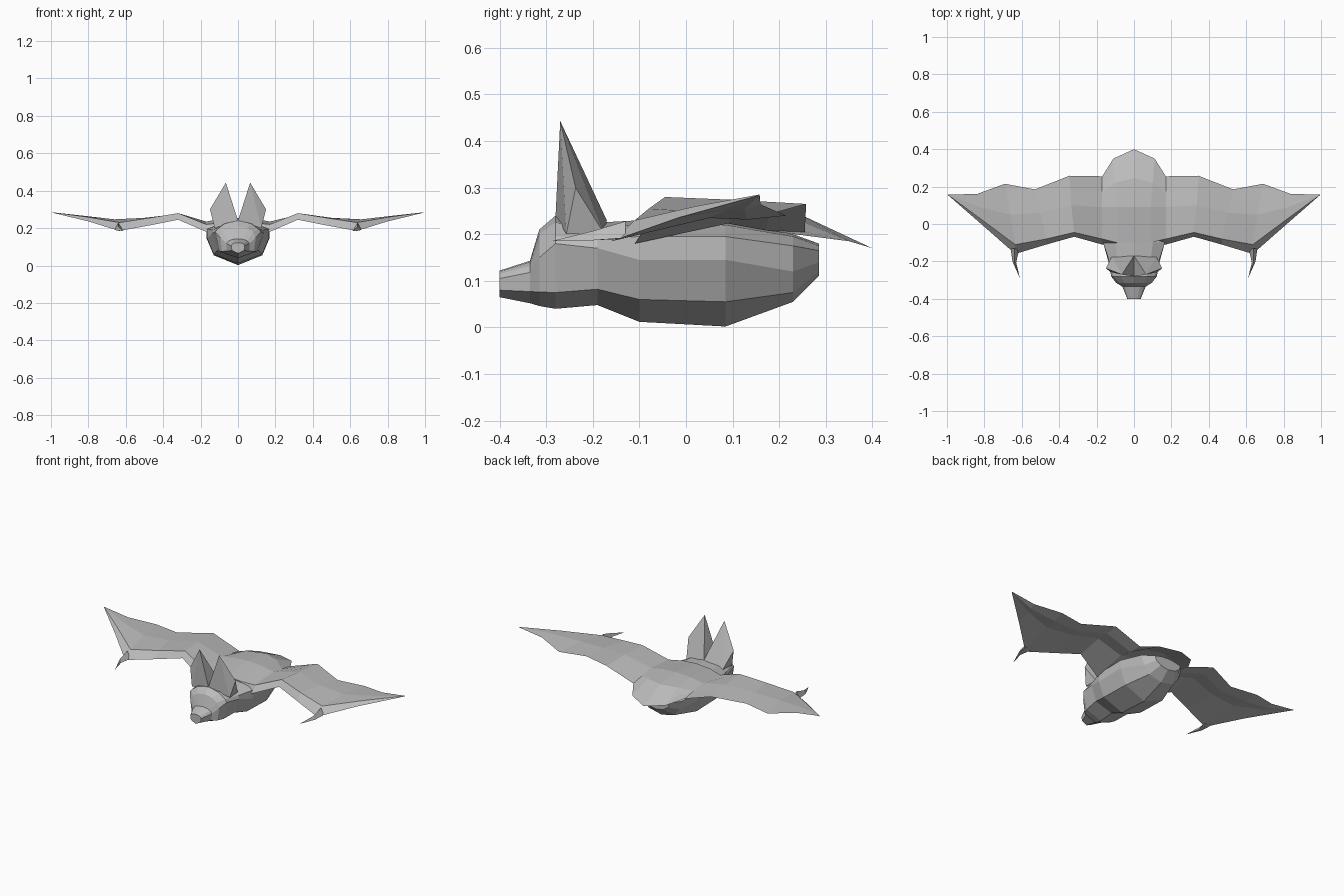
import bpy, bmesh
from mathutils import Vector

grey = bpy.data.materials.new("soft_grey")
grey.diffuse_color = (0.5, 0.5, 0.5, 1)


def build(name, points, faces):
    """Make a flat-shaded object from one half plus its mirror image, welded at the middle."""
    bm = bmesh.new()
    for side in (1, -1):
        vs = [bm.verts.new((side * p[0], p[1], p[2])) for p in points]
        for f in faces:
            bm.faces.new([vs[i] for i in f][::side])
    bmesh.ops.remove_doubles(bm, verts=bm.verts, dist=0.0005)
    bmesh.ops.recalc_face_normals(bm, faces=bm.faces)
    mesh = bpy.data.meshes.new(name)
    bm.to_mesh(mesh)
    bm.free()
    mesh.materials.append(grey)
    obj = bpy.data.objects.new(name, mesh)
    bpy.context.collection.objects.link(obj)
    return obj


def strip(rows, cols, closed=False):
    """Quads joining consecutive rows of points."""
    last = cols if closed else cols - 1
    return [(r * cols + c, r * cols + (c + 1) % cols,
             (r + 1) * cols + (c + 1) % cols, (r + 1) * cols + c)
            for r in range(rows - 1) for c in range(last)]


# Head and body: y, belly z, four (x, z) side points, top z
stations = [
    (-.40, .065, (.032, .08), (.036, .105), (.03, .115), (.018, .12), .122),
    (-.335, .052, (.06, .077), (.062, .118), (.05, .132), (.03, .14), .143),
    (-.315, .046, (.085, .076), (.095, .15), (.08, .18), (.05, .2), .21),
    (-.28, .04, (.10, .075), (.122, .18), (.11, .195), (.07, .225), .24),
    (-.19, .048, (.11, .082), (.14, .17), (.135, .19), (.09, .215), .225),
    (-.10, .012, (.13, .06), (.165, .145), (.165, .195), (.10, .22), .23),
    (.085, .002, (.13, .055), (.168, .145), (.168, .195), (.09, .22), .225),
    (.23, .055, (.085, .075), (.12, .12), (.14, .175), (.08, .195), .20),
    (.285, .11, (.05, .12), (.08, .14), (.09, .165), (.05, .175), .18),
]
pts = []
for y, low, *side, top in stations:
    pts += [(0, y, low)] + [(x, y, z) for x, z in side] + [(0, y, top)]
n = len(stations)
build("head_and_body", pts,
      strip(n, 6) + [tuple(range(6)), tuple(range(6 * n - 6, 6 * n))])

# Wings with back and tail: lower front, upper front, middle, trailing edge, rear bulge
ribs = [
    ((0, -.10, .19), (0, -.10, .235), (0, .09, .255), (0, .40, .17), .03),
    ((.09, -.10, .19), (.09, -.10, .228), (.09, .09, .25), (.11, .35, .185), .022),
    ((.17, -.11, .18), (.17, -.08, .22), (.17, .09, .235), (.17, .255, .205), 0),
    ((.32, -.068, .245), (.32, -.045, .28), (.335, .10, .274), (.345, .258, .265), 0),
    ((.47, -.11, .215), (.47, -.08, .255), (.50, .06, .255), (.53, .185, .245), 0),
    ((.635, -.16, .185), (.635, -.11, .23), (.66, .05, .247), (.69, .215, .24), 0),
    ((.80, -.015, .236), (.81, .02, .26), (.825, .09, .266), (.84, .16, .264), 0),
    ((.995, .155, .283), (.995, .156, .285), (.995, .157, .285), (.995, .158, .285), 0),
]
pts = []
for low, up, mid, trail, bulge in ribs:
    low, up, mid, trail = map(Vector, (low, up, mid, trail))
    rear = mid.lerp(trail, .5) + Vector((0, 0, bulge))
    thin = Vector((0, 0, .012)) if mid.x < .9 else Vector((0, 0, .002))
    pts += [low, up, mid, rear, trail, rear - thin, mid - thin]
n = len(ribs)
build("wings_and_tail", pts,
      strip(n, 7, closed=True) + [tuple(range(7 * n - 7, 7 * n))])

# Ears: tip, back, back outer, outer corner, front outer, front inner
ear = [(.065, -.27, .443), (0, -.17, .23), (.12, -.175, .2),
       (.15, -.237, .30), (.125, -.257, .2), (0, -.28, .24)]
build("ears", ear, [(0, 1, 5), (0, 5, 4), (0, 4, 3), (0, 3, 2), (0, 2, 1), (4, 2, 3)])

# Thumb claws: tapering triangular hooks at the wrists
claw = [(.615, -.14, .19), (.66, -.13, .192), (.64, -.13, .228),
        (.63, -.205, .187), (.65, -.20, .187), (.64, -.20, .207), (.61, -.29, .185)]
build("thumb_claws", claw,
      strip(2, 3, closed=True) + [(0, 1, 2), (3, 4, 6), (4, 5, 6), (5, 3, 6)])
